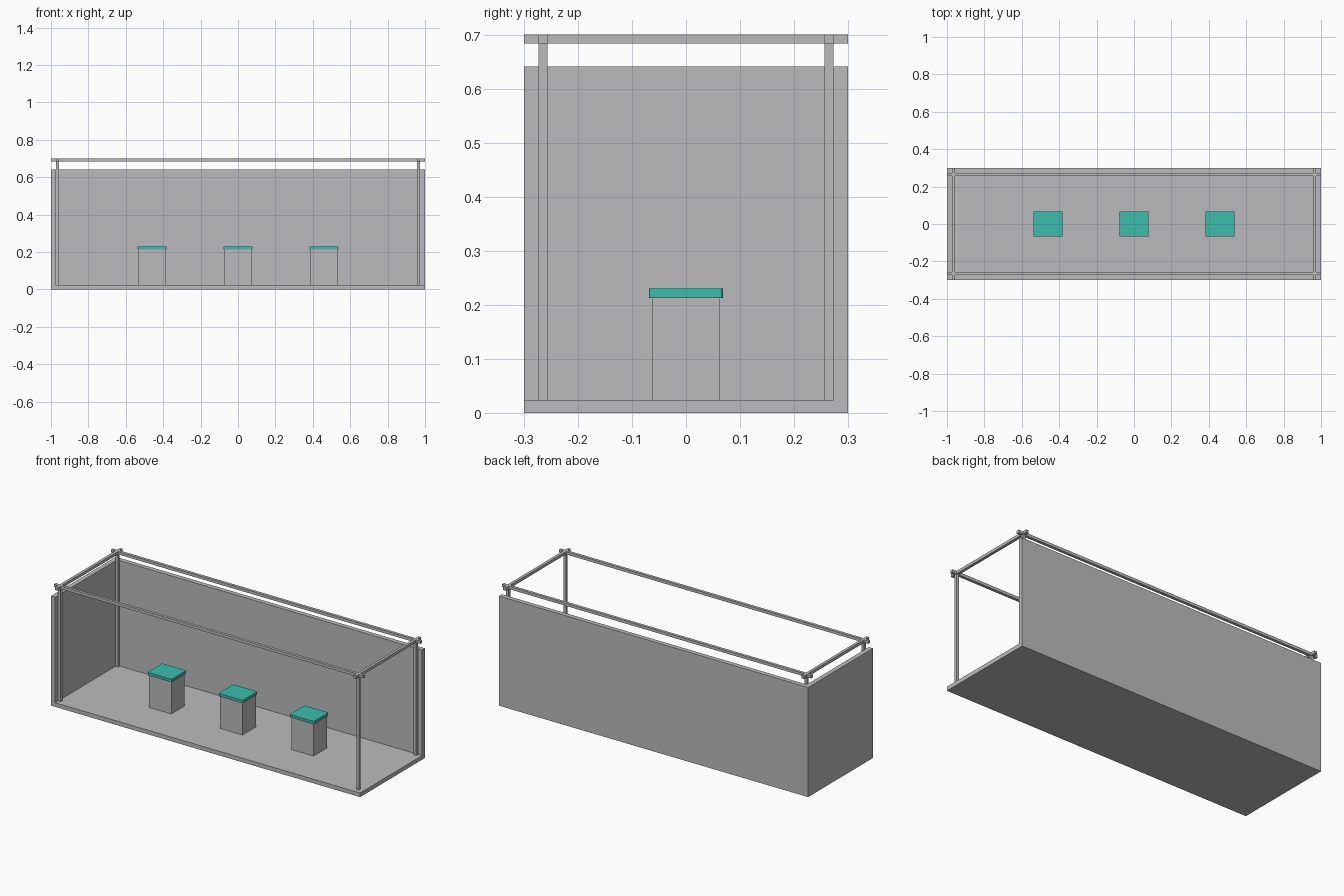
import bpy

if "Cube" in bpy.data.objects:
    bpy.data.objects.remove(bpy.data.objects["Cube"])


def make_material(name, rgb):
    m = bpy.data.materials.new(name)
    m.diffuse_color = (*rgb, 1)
    m.use_nodes = True
    m.node_tree.nodes["Principled BSDF"].inputs["Base Color"].default_value = m.diffuse_color
    return m


grey = make_material("light_grey", (0.5, 0.5, 0.51))
teal = make_material("teal", (0.045, 0.51, 0.42))


def box(name, x, y, z, mat):
    """Box from (min, max) ranges on each axis."""
    bpy.ops.mesh.primitive_cube_add(
        size=1, location=[(a + b) / 2 for a, b in (x, y, z)])
    ob = bpy.context.object
    ob.name = name
    ob.scale = [b - a for a, b in (x, y, z)]
    bpy.ops.object.transform_apply(location=False, rotation=False, scale=True)
    ob.data.materials.append(mat)
    return ob


HX, HY = 1.0, 0.3        # half footprint
FLOOR, WALL, TOP = 0.024, 0.641, 0.70
T = 0.027                # wall thickness
BAR = 0.0165             # bar section
PX, PY = HX - T - BAR / 2, HY - T - BAR / 2

# Floor and the two walls (back and left)
box("floor", (-HX, HX), (-HY, HY), (0, FLOOR), grey)
box("back_wall", (-HX, HX), (HY - T, HY), (0, WALL), grey)
box("left_wall", (-HX, -HX + T), (-HY, HY - T), (0, WALL), grey)

# Frame: four posts, with top rails crossing at the corners
h = BAR / 2
for sx in (-1, 1):
    for sy in (-1, 1):
        box("post", (sx * PX - h, sx * PX + h), (sy * PY - h, sy * PY + h),
            (FLOOR, TOP - BAR), grey)
for s in (-1, 1):
    box("long_rail", (-HX, HX), (s * PY - h, s * PY + h), (TOP - BAR, TOP), grey)
    box("short_rail", (s * PX - h, s * PX + h), (-HY, HY), (TOP - BAR, TOP), grey)

# Three stools with overhanging teal tops
for cx in (-0.46, 0, 0.46):
    box("stool_body", (cx - 0.072, cx + 0.072), (-0.062, 0.062),
        (FLOOR, 0.213), grey)
    seat = box("stool_top", (cx - 0.078, cx + 0.078), (-0.068, 0.068),
               (0.213, 0.23), teal)
    # Slightly rounded upright corners
    weights = seat.data.attributes.new("bevel_weight_edge", "FLOAT", "EDGE")
    for e in seat.data.edges:
        a, b = (seat.data.vertices[i].co for i in e.vertices)
        weights.data[e.index].value = 1.0 if abs(a.z - b.z) > 0.01 else 0.0
    bevel = seat.modifiers.new("corners", "BEVEL")
    bevel.limit_method = "WEIGHT"
    bevel.width = 0.006
    bevel.segments = 3
